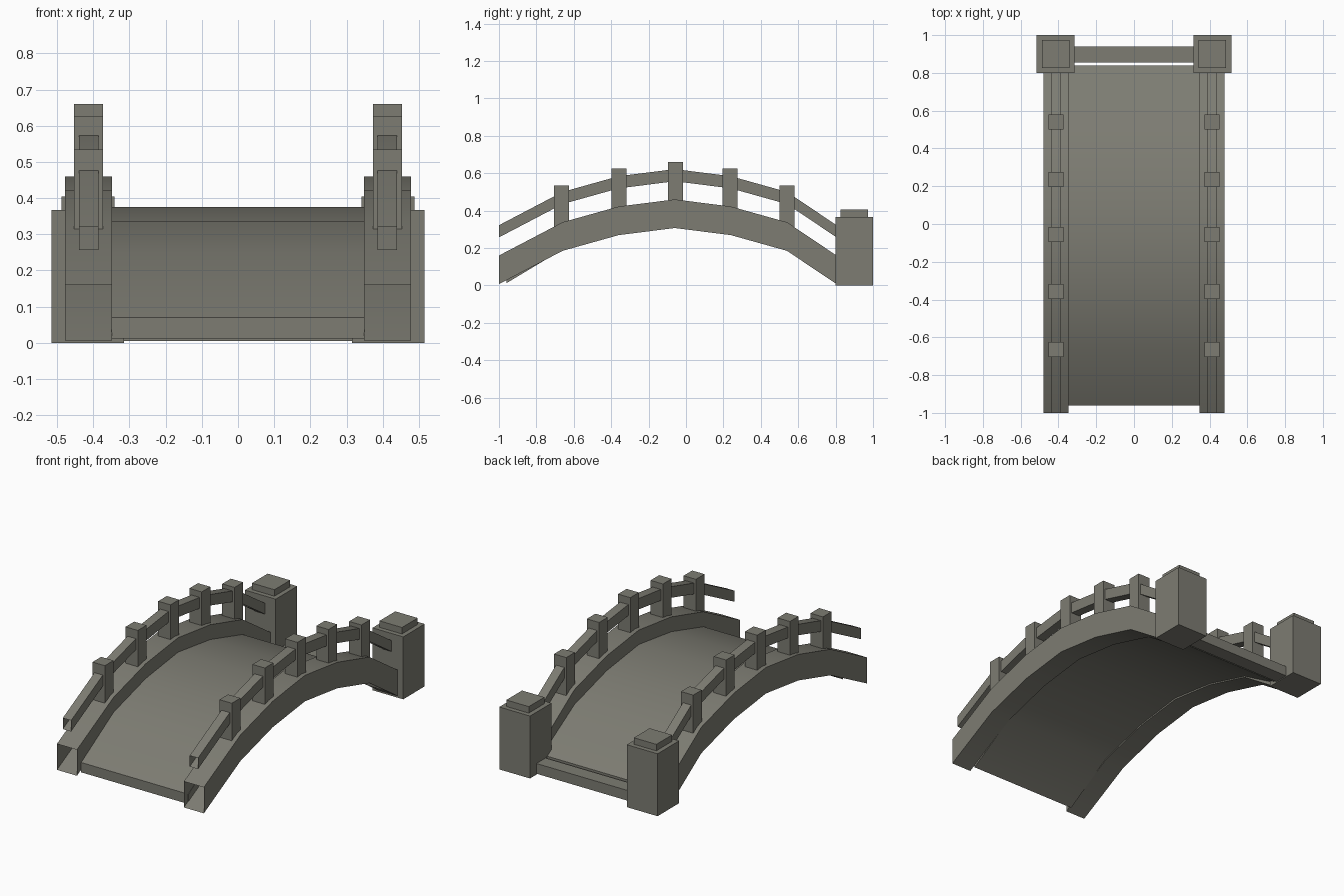
import bpy, math

if "Cube" in bpy.data.objects:
    bpy.data.objects.remove(bpy.data.objects["Cube"])

stone = bpy.data.materials.new("grey_stone")
stone.diffuse_color = (0.205, 0.202, 0.17, 1)
stone.use_nodes = True
stone.node_tree.nodes["Principled BSDF"].inputs["Base Color"].default_value = stone.diffuse_color


def make(name, verts, faces, smooth=False):
    me = bpy.data.meshes.new(name)
    me.from_pydata(verts, [], faces)
    me.materials.append(stone)
    ob = bpy.data.objects.new(name, me)
    bpy.context.collection.objects.link(ob)
    if smooth:
        bpy.ops.object.select_all(action='DESELECT')
        ob.select_set(True)
        bpy.context.view_layer.objects.active = ob
        bpy.ops.object.shade_smooth_by_angle(angle=math.radians(30))
    return ob


def box(name, x0, x1, y0, y1, z0, z1):
    v = [(x, y, z) for x in (x0, x1) for y in (y0, y1) for z in (z0, z1)]
    f = [(0, 1, 3, 2), (4, 6, 7, 5), (0, 4, 5, 1), (2, 3, 7, 6), (0, 2, 6, 4), (1, 5, 7, 3)]
    return make(name, v, f)


def arch(name, x0, x1, top, thick, capped):
    """Rectangular tube following a (y, z) top line, optionally closed at the ends."""
    v, f = [], []
    for y, z in top:
        v += [(x0, y, z - thick), (x1, y, z - thick), (x1, y, z), (x0, y, z)]
    n = len(top)
    for i in range(n - 1):
        a = 4 * i
        for k in range(4):
            m = (k + 1) % 4
            f.append((a + k, a + m, a + 4 + m, a + 4 + k))
    if capped:
        e = 4 * (n - 1)
        f += [(3, 2, 1, 0), (e, e + 1, e + 2, e + 3)]
    return make(name, v, f, True)


# walkway and the low step at its back end
half = [(0.9, 0.07), (0.6, 0.25), (0.3, 0.335)]
deck = [(-0.06 - d, z) for d, z in half] + [(-0.06, 0.375)] + [(-0.06 + d, z) for d, z in reversed(half)]
arch("deck", -0.35, 0.35, deck, 0.058, True)
box("back_step", -0.32, 0.32, 0.855, 0.94, 0.005, 0.065)

# shared y positions and height profile of beams and handrails
ys = [-1, -0.66, -0.36, -0.06, 0.24, 0.54, 0.805]
rise = [0, 0.178, 0.262, 0.3, 0.262, 0.178, 0]
posts = [(-0.665, 0.535), (-0.358, 0.625), (-0.055, 0.66), (0.235, 0.625), (0.54, 0.535)]

for side, s in (("left", -1), ("right", 1)):
    c = 0.413 * s
    # side beam and handrail, open at the ends
    arch(side + "_beam", c - 0.065, c + 0.065, [(y, 0.16 + r) for y, r in zip(ys, rise)], 0.153, False)
    arch(side + "_handrail", c - 0.027, c + 0.027, [(y, 0.322 + r) for y, r in zip(ys, rise)], 0.065, False)
    # balusters
    for i, (y, top) in enumerate(posts):
        box(f"{side}_baluster_{i + 1}", c - 0.04, c + 0.04, y - 0.04, y + 0.04, top - 0.25, top)
    # end pillar and cap
    p = 0.415 * s
    box(side + "_pillar", p - 0.1, p + 0.1, 0.8, 1.0, 0, 0.367)
    box(side + "_pillar_cap", p - 0.073, p + 0.073, 0.827, 0.973, 0.36, 0.405)
